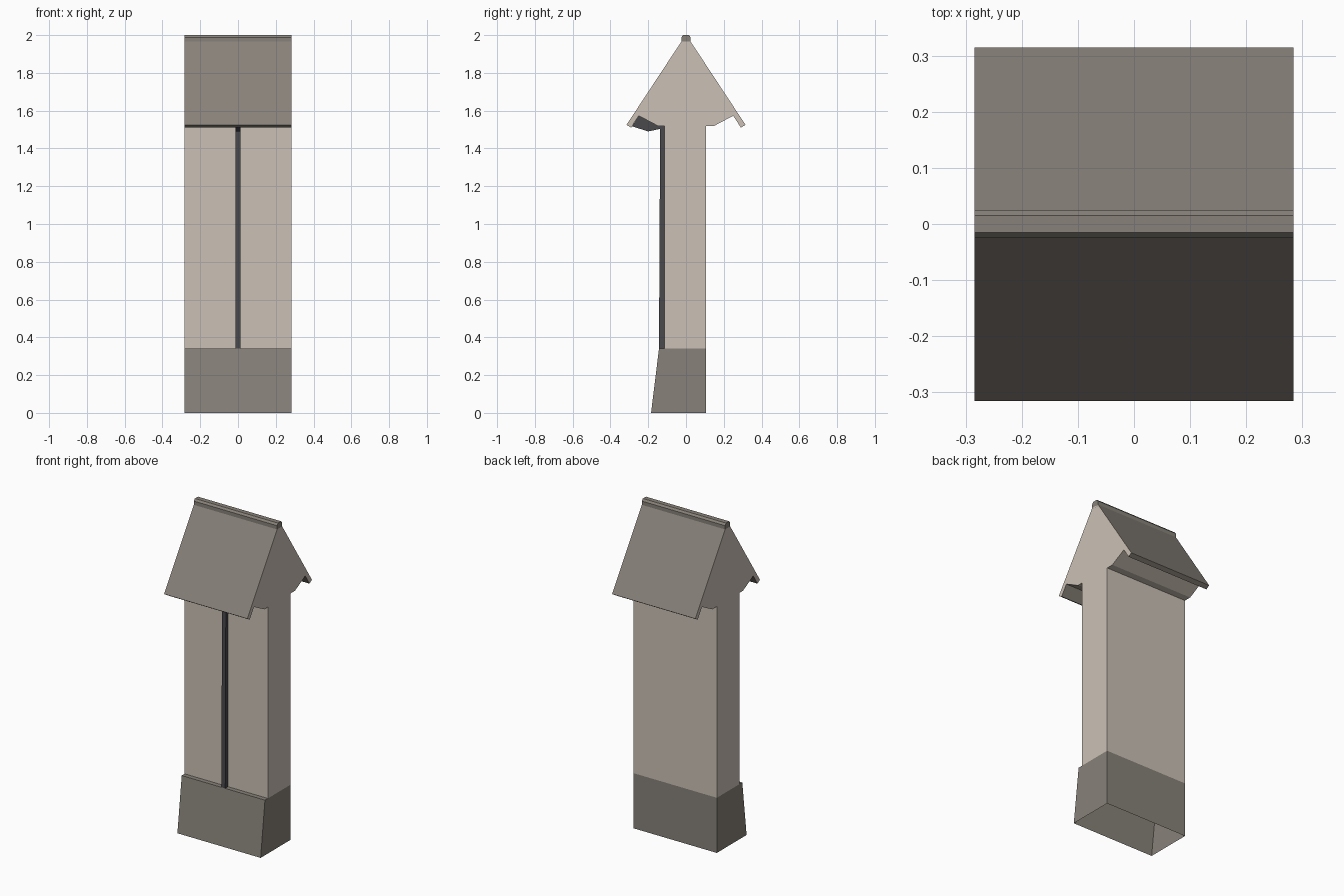
import bpy, bmesh

if "Cube" in bpy.data.objects:
    bpy.data.objects.remove(bpy.data.objects["Cube"])

W = 0.284  # half length of the wall segment


def material(name, rgb):
    m = bpy.data.materials.new(name)
    m.diffuse_color = (*rgb, 1)
    m.use_nodes = True
    m.node_tree.nodes["Principled BSDF"].inputs["Base Color"].default_value = m.diffuse_color
    return m


PLASTER = material("beige plaster", (0.60, 0.535, 0.465))
STONE = material("warm grey stone", (0.245, 0.222, 0.192))
TIMBER = material("dark timber", (0.068, 0.066, 0.073))


def prism(name, profile, half, mats, pick=None, open_bottom=False):
    """Extrude a (y, z) profile along x from -half to half."""
    bm = bmesh.new()
    a = [bm.verts.new((-half, y, z)) for y, z in profile]
    b = [bm.verts.new((half, y, z)) for y, z in profile]
    n = len(profile)
    bm.faces.new(a)
    bm.faces.new(b[::-1])
    for i in range(n):
        j = (i + 1) % n
        bm.faces.new((a[i], b[i], b[j], a[j]))
    bmesh.ops.recalc_face_normals(bm, faces=bm.faces)
    bm.normal_update()
    if pick:
        for f in bm.faces:
            f.material_index = pick(f)
    if open_bottom:
        bottom = [f for f in bm.faces if f.normal.z < -0.99]
        bmesh.ops.delete(bm, geom=bottom, context='FACES_ONLY')
    me = bpy.data.meshes.new(name)
    bm.to_mesh(me)
    bm.free()
    for m in mats:
        me.materials.append(m)
    ob = bpy.data.objects.new(name, me)
    bpy.context.collection.objects.link(ob)
    return ob


# Battered stone plinth, hollow underneath
prism("plinth", [(-0.185, 0), (0.105, 0), (0.105, 0.34), (-0.143, 0.34)],
      W, [STONE], open_bottom=True)

# Plaster wall
prism("wall", [(-0.115, 0.34), (0.105, 0.34), (0.105, 1.52), (-0.115, 1.52)],
      W, [PLASTER])

# Gable roof with stepped soffit; end faces and soffit are plaster, slopes are stone
half = [(0.105, 1.52), (0.15, 1.52), (0.25, 1.573), (0.291, 1.51),
        (0.315, 1.525), (0.025, 1.965)]
roof_profile = half + [(-y, z) for y, z in reversed(half)]


def roof_colour(f):
    c = f.calc_center_median()
    soffit = f.normal.z < 0 and abs(c.y) < 0.25
    return 0 if abs(f.normal.x) > 0.9 or soffit else 1


prism("roof", roof_profile, W, [PLASTER, STONE], roof_colour)

# Ridge cap
prism("ridge_cap", [(-0.025, 1.955), (0.025, 1.955), (0.025, 1.988),
                    (0.015, 2.0), (-0.015, 2.0), (-0.025, 1.988)], W, [STONE])

# Timber post on the front and its bracket under the eave
prism("front_post", [(-0.143, 0.34), (-0.115, 0.34), (-0.115, 1.52), (-0.137, 1.52)],
      0.013, [TIMBER])
prism("eave_bracket", [(-0.285, 1.517), (-0.2, 1.49), (-0.115, 1.508),
                       (-0.115, 1.525), (-0.15, 1.525), (-0.25, 1.576)],
      0.013, [TIMBER])
